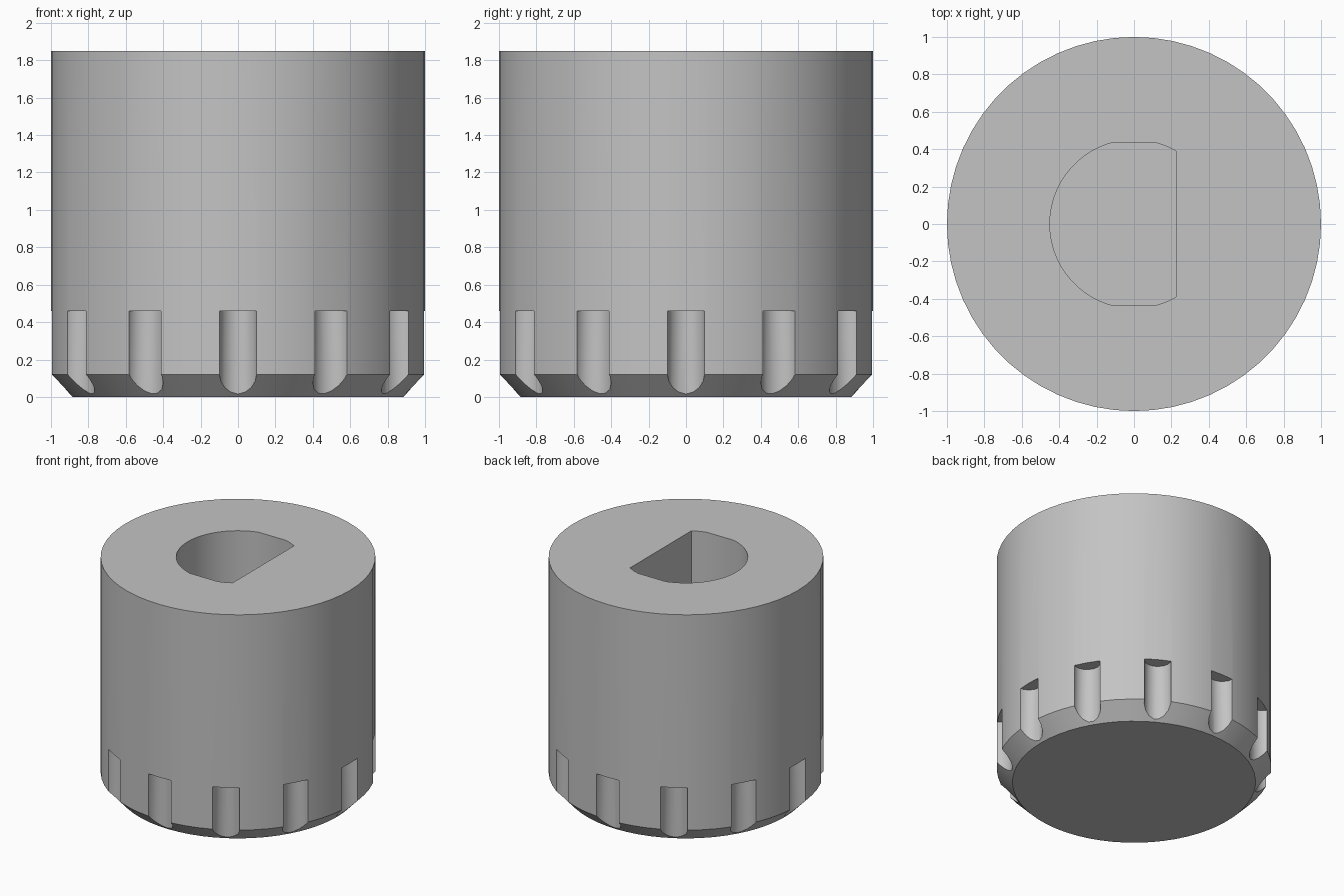
import bpy, bmesh
from math import sin, cos, pi, sqrt, radians

cube = bpy.data.objects.get("Cube")
if cube:
    bpy.data.objects.remove(cube)

HEIGHT, BORE_DEPTH = 1.85, 1.4
FLUTES, FLUTE_TOP, FLUTE_R = 12, 0.46, 0.1

grey = bpy.data.materials.new("plain grey")
grey.use_nodes = True
color = (0.55, 0.55, 0.55, 1)
grey.diffuse_color = color
grey.node_tree.nodes["Principled BSDF"].inputs["Base Color"].default_value = color


def circle(r, sides, cx=0, cy=0):
    return [(cx + r * cos(2 * pi * i / sides), cy + r * sin(2 * pi * i / sides))
            for i in range(sides)]


def loft(bm, rings):
    """Closed solid through a stack of (outline, z) rings."""
    loops = [[bm.verts.new((x, y, z)) for x, y in pts] for pts, z in rings]
    bm.faces.new(loops[0][::-1])
    bm.faces.new(loops[-1])
    for low, high in zip(loops, loops[1:]):
        for i in range(len(low)):
            j = (i + 1) % len(low)
            bm.faces.new((low[i], low[j], high[j], high[i]))


def make_object(name, bm):
    bmesh.ops.recalc_face_normals(bm, faces=bm.faces)
    mesh = bpy.data.meshes.new(name)
    bm.to_mesh(mesh)
    bm.free()
    mesh.materials.append(grey)
    obj = bpy.data.objects.new(name, mesh)
    bpy.context.collection.objects.link(obj)
    return obj


# Knob body with a chamfered lower rim
bm = bmesh.new()
loft(bm, [(circle(0.885, 60), 0), (circle(1, 60), 0.12), (circle(1, 60), HEIGHT)])
knob = make_object("knob_body", bm)

# Grip flutes around the lower rim
bm = bmesh.new()
for i in range(FLUTES):
    a = 2 * pi * i / FLUTES
    ring = circle(FLUTE_R, 16, cos(a), sin(a))
    loft(bm, [(ring, -0.1), (ring, FLUTE_TOP)])
flutes = make_object("flute_cutter", bm)

# D-shaped shaft bore: a circle with one deep flat and two shallow side flats
bore_r, flat_x, flat_y = 0.45, 0.225, 0.433
shallow_x = sqrt(bore_r ** 2 - flat_y ** 2)
corner_y = sqrt(bore_r ** 2 - flat_x ** 2)
outline = [(x, y) for x, y in circle(bore_r, 60)
           if x < flat_x - 0.01 and abs(y) < flat_y - 0.002]
right_top = [(flat_x, corner_y), (0.175, sqrt(bore_r ** 2 - 0.175 ** 2)),
             (shallow_x, flat_y), (-shallow_x, flat_y)]
left_arc = [p for p in outline if p[0] < -shallow_x]
outline = right_top + left_arc + [(x, -y) for x, y in reversed(right_top)]
bm = bmesh.new()
loft(bm, [(outline, HEIGHT - BORE_DEPTH), (outline, HEIGHT + 0.1)])
bore = make_object("bore_cutter", bm)

# Cut the flutes and bore, then remove the helpers
bpy.context.view_layer.objects.active = knob
knob.select_set(True)
for cutter in (flutes, bore):
    cutter.hide_render = True
    mod = knob.modifiers.new(cutter.name, "BOOLEAN")
    mod.operation = "DIFFERENCE"
    mod.solver = "EXACT"
    mod.object = cutter
    bpy.ops.object.modifier_apply(modifier=mod.name)
    bpy.data.objects.remove(cutter)

bpy.ops.object.shade_smooth_by_angle(angle=radians(25))
